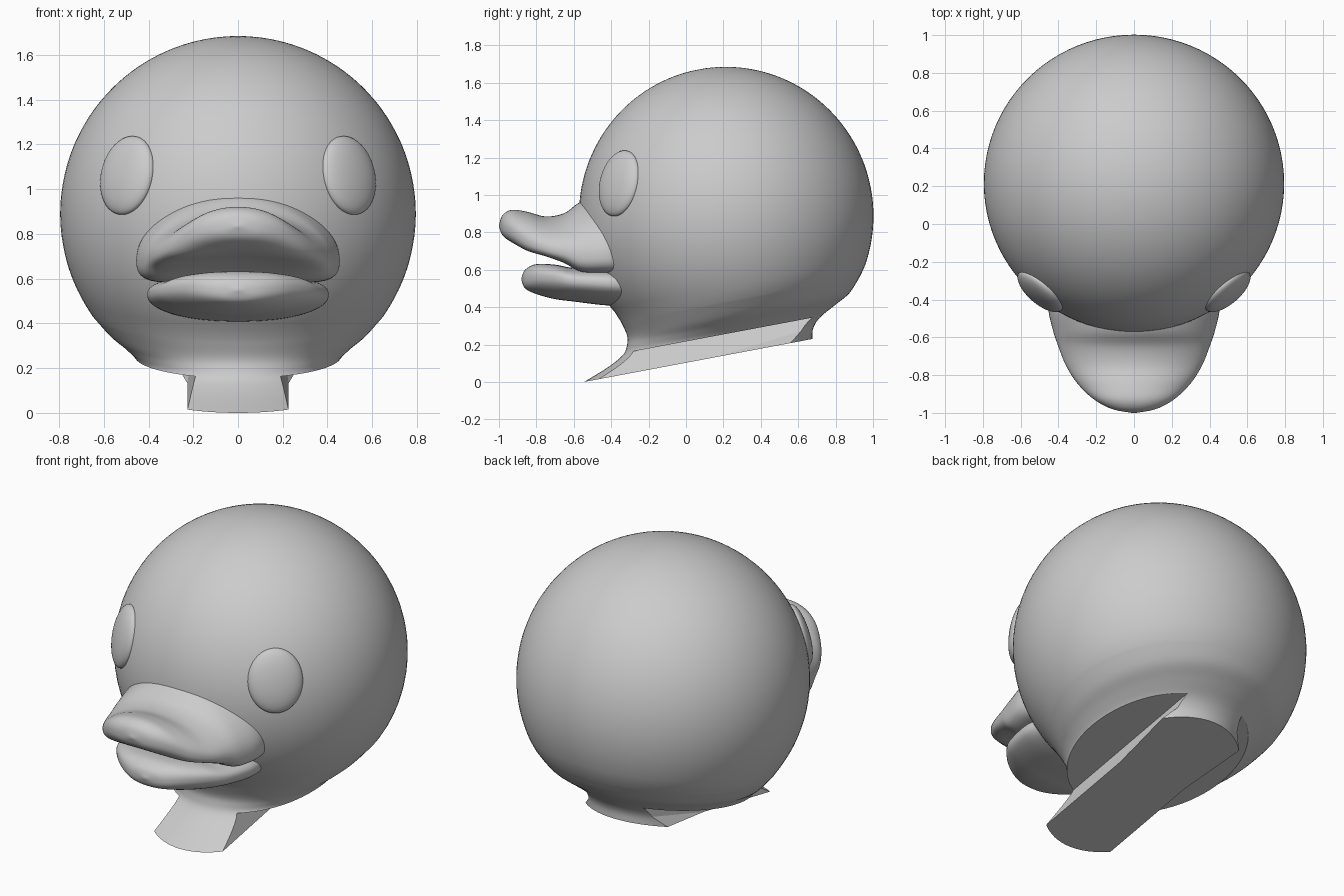
import bpy, bmesh, math
from mathutils import Vector

if "Cube" in bpy.data.objects:
    bpy.data.objects.remove(bpy.data.objects["Cube"])

grey = bpy.data.materials.new("plain grey")
grey.use_nodes = True
GREY = (0.6, 0.6, 0.6, 1)
grey.diffuse_color = GREY
grey.node_tree.nodes["Principled BSDF"].inputs["Base Color"].default_value = GREY

HEAD_POS, TILT, RADIUS = Vector((0, 0.215, 0.89)), 0.186, 0.795
SIDES = 96


def finish(name, bm, smooth=True):
    """Turn a bmesh into a shaded object."""
    bmesh.ops.recalc_face_normals(bm, faces=bm.faces)
    mesh = bpy.data.meshes.new(name)
    bm.to_mesh(mesh)
    bm.free()
    mesh.materials.append(grey)
    obj = bpy.data.objects.new(name, mesh)
    bpy.context.collection.objects.link(obj)
    if smooth:
        bpy.ops.object.select_all(action="DESELECT")
        obj.select_set(True)
        bpy.context.view_layer.objects.active = obj
        bpy.ops.object.shade_smooth_by_angle(angle=math.radians(40))
    return obj


def resample(stations, steps):
    """Catmull-Rom interpolation through a list of station tuples."""
    pts = [stations[0]] + stations + [stations[-1]]
    out = []
    for a, b, c, d in zip(pts, pts[1:], pts[2:], pts[3:]):
        for i in range(steps):
            t = i / steps
            out.append(tuple(
                q + t / 2 * (r - p + t * (2*p - 5*q + 4*r - s + t * (3*(q - r) + s - p)))
                for p, q, r, s in zip(a, b, c, d)))
    return out + [stations[-1]]


def loft(rings):
    """Skin closed rings of points and cap both ends."""
    bm = bmesh.new()
    loops = [[bm.verts.new(p) for p in ring] for ring in rings]
    for lo, hi in zip(loops, loops[1:]):
        for i in range(SIDES):
            j = (i + 1) % SIDES
            bm.faces.new((lo[i], lo[j], hi[j], hi[i]))
    bm.faces.new(loops[0])
    bm.faces.new(loops[-1])
    return bm


ANGLES = [2 * math.pi * i / SIDES for i in range(SIDES)]


def power(v, e):
    return math.copysign(abs(v) ** e, v)


# Head: a ball whose underside flows into a forward-flared neck
def neck_ring(h, front, back, rx):
    mid, ry = (front + back) / 2, (back - front) / 2
    return [(rx * math.cos(a), mid + ry * math.sin(a), h) for a in ANGLES]


ball = []
for i in range(1, 49):
    theta = math.radians(0.3 + i * 2.5)
    r = RADIUS * math.sin(theta)
    ball.append((RADIUS * math.cos(theta), -r * 0.99, r * 0.99, r))
neck = [(-0.45, -0.66, 0.645, 0.655), (-0.53, -0.64, 0.57, 0.58),
        (-0.58, -0.648, 0.48, 0.51), (-0.63, -0.68, 0.39, 0.455),
        (-0.68, -0.77, 0.345, 0.45), (-0.734, -0.912, 0.33, 0.46)]
head = finish("head", loft([neck_ring(*s) for s in ball + resample(neck, 5)]))
head.location, head.rotation_euler.x = HEAD_POS, TILT

# Side notches that leave a dovetail strip under the neck
for side, label in ((1, "left"), (-1, "right")):
    bm = bmesh.new()
    for y, low_x in ((-1.2, 0.262), (0.8, 0.48)):
        for x, z in ((0.19, -0.622), (1, -0.622), (1, -0.846), (low_x, -0.846)):
            bm.verts.new((side * x, y, z))
    bmesh.ops.convex_hull(bm, input=bm.verts)
    cutter = finish(label + "_notch_cutter", bm, smooth=False)
    cutter.location, cutter.rotation_euler.x = HEAD_POS, TILT
    cutter.hide_render = True
    cutter.hide_set(True)
    cut = head.modifiers.new(label + "_notch", "BOOLEAN")
    cut.operation, cut.object, cut.solver = "DIFFERENCE", cutter, "EXACT"


# Bill halves: arched cross-sections swept forward
def bill_ring(y, w, mid, half, drop):
    ring = []
    for a in ANGLES:
        c, s = power(math.cos(a), 0.85), power(math.sin(a), 0.85)
        ring.append((w * c, y, mid + half * s - drop * c * c))
    return ring


upper = [(-0.3, 0.43, 0.80, 0.20, 0.12), (-0.43, 0.455, 0.80, 0.20, 0.12),
         (-0.56, 0.43, 0.785, 0.18, 0.11), (-0.65, 0.40, 0.775, 0.128, 0.08),
         (-0.75, 0.36, 0.785, 0.10, 0.07), (-0.85, 0.295, 0.81, 0.10, 0.06),
         (-0.93, 0.21, 0.833, 0.087, 0.03), (-0.98, 0.115, 0.838, 0.055, 0.01),
         (-1.0, 0.01, 0.835, 0.005, 0)]
lower = [(-0.3, 0.39, 0.51, 0.10, -0.01), (-0.43, 0.405, 0.51, 0.10, -0.02),
         (-0.6, 0.365, 0.52, 0.09, -0.02), (-0.7, 0.31, 0.535, 0.092, -0.02),
         (-0.8, 0.215, 0.55, 0.08, -0.01), (-0.86, 0.11, 0.55, 0.05, 0),
         (-0.88, 0.01, 0.55, 0.005, 0)]
for name, stations in (("upper_bill", upper), ("lower_bill", lower)):
    finish(name, loft([bill_ring(*s) for s in resample(stations, 6)]))

# Eyes: flattened ovals lying on the head
for side, label in ((1, "left"), (-1, "right")):
    bm = bmesh.new()
    bmesh.ops.create_uvsphere(bm, u_segments=48, v_segments=24, radius=1)
    eye = finish(label + "_eye", bm)
    out = Vector((side * 0.49, -0.565, 0.17)).normalized()
    eye.location = HEAD_POS + out * 0.775
    eye.rotation_euler = out.to_track_quat("Z", "Y").to_euler()
    eye.scale = (0.15, 0.18, 0.055)
